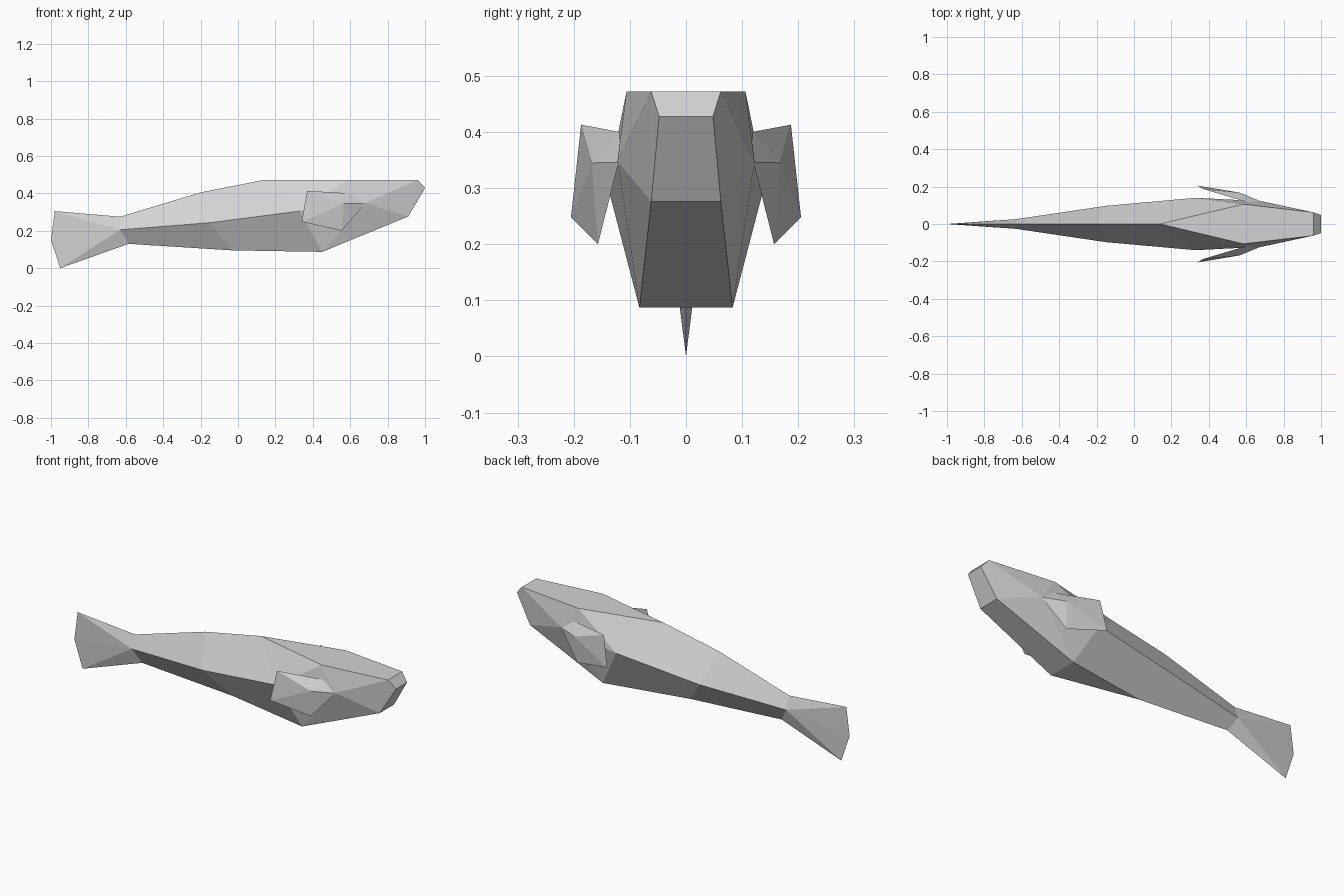
import bpy, bmesh

if "Cube" in bpy.data.objects:
    bpy.data.objects.remove(bpy.data.objects["Cube"])

grey = bpy.data.materials.new("light_grey")
grey.diffuse_color = (0.65, 0.65, 0.65, 1)
grey.use_nodes = True
grey.node_tree.nodes["Principled BSDF"].inputs["Base Color"].default_value = grey.diffuse_color


def build(name, points, side_faces, centre_faces=()):
    """Build points and side faces on +y and -y, plus faces across the middle.
    In centre faces, a trailing '-' picks the mirrored point."""
    bm = bmesh.new()
    v = {}
    for key, (x, y, z) in points.items():
        v[key] = bm.verts.new((x, y, z))
        v[key + "-"] = bm.verts.new((x, -y, z)) if y else v[key]
    for f in side_faces:
        bm.faces.new([v[k] for k in f.split()])
        bm.faces.new([v[k + "-"] for k in reversed(f.split())])
    for f in centre_faces:
        bm.faces.new([v[k] for k in f.split()])
    bmesh.ops.recalc_face_normals(bm, faces=bm.faces)
    mesh = bpy.data.meshes.new(name)
    bm.to_mesh(mesh)
    bm.free()
    mesh.materials.append(grey)
    bpy.context.collection.objects.link(bpy.data.objects.new(name, mesh))


# Fish body: t = tail edge, r = back ridge, b = belly ridge, m = flank, s = head
build("body", {
    "t0": (-.98, 0, .305), "t1": (-1, 0, .15), "t2": (-.95, 0, 0),
    "r1": (-.63, 0, .275), "r2": (-.2, 0, .405), "r3": (.14, 0, .472),
    "b1": (-.585, 0, .13), "b2": (-.03, 0, .095),
    "m1": (-.63, .026, .205), "m2": (-.15, .097, .243),
    "m3": (.33, .14, .305), "m4": (.68, .122, .348),
    "s1": (.585, .106, .472), "s2": (.96, .062, .472),
    "s3": (1, .048, .428), "s4": (.91, .062, .276), "s5": (.45, .083, .087),
}, [
    "t0 r1 m1", "t0 m1 t1", "t1 m1 t2", "t2 m1 b1",
    "r1 r2 m2 m1", "r2 r3 m3 m2", "b1 m1 m2 b2", "b2 m2 m3 s5",
    "r3 s1 m3", "s1 m4 m3", "s1 s2 m4", "s2 s4 m4",
    "s2 s3 s4", "m4 s4 s5", "m4 s5 m3",
], [
    "r3 s1 s1-", "s1 s2 s2- s1-", "s2 s3 s3- s2-",
    "s3 s4 s4- s3-", "s4 s5 s5- s4-", "s5 b2 s5-",
])

# Pair of side fins: an outline fanned to an outer and an inner point
rim = ["root", "top", "tip", "low", "chin"]
fans = [f"{a} {b} {c}" for c in ("out", "in")
        for a, b in zip(rim, rim[1:] + rim[:1])]
build("side_fins", {
    "root": (.68, .12, .346), "top": (.6, .118, .4), "tip": (.37, .187, .413),
    "low": (.34, .205, .248), "chin": (.555, .157, .2),
    "out": (.565, .168, .345), "in": (.55, .14, .32),
}, fans)
